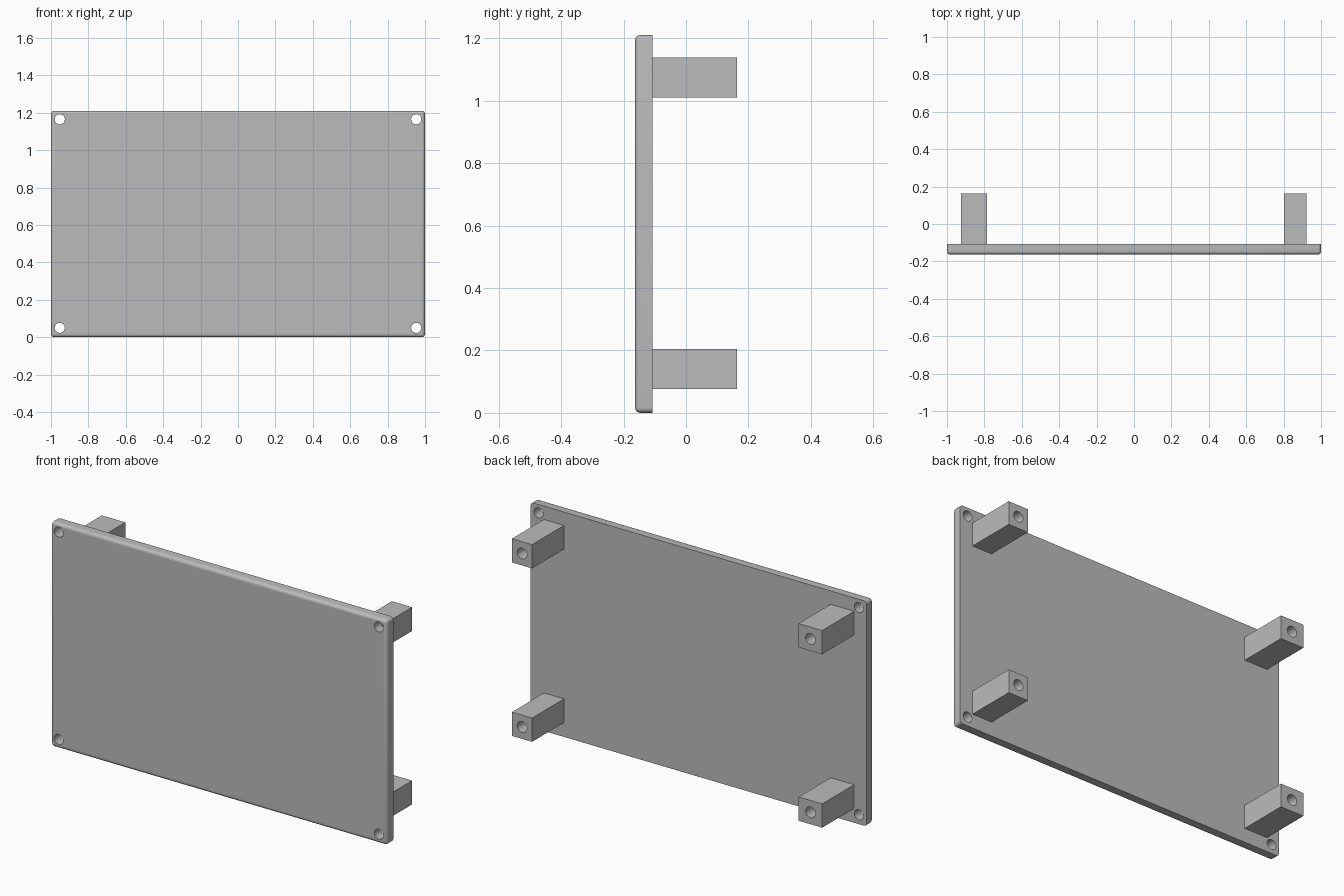
import bpy, bmesh, math
from mathutils import Matrix, Vector

if "Cube" in bpy.data.objects:
    bpy.data.objects.remove(bpy.data.objects["Cube"], do_unlink=True)

FRONT, BACK, POST_END = -0.163, -0.108, 0.163
HEIGHT = 1.21

grey = bpy.data.materials.new("plain grey")
grey.use_nodes = True
grey.diffuse_color = (0.5, 0.5, 0.5, 1)
grey.node_tree.nodes["Principled BSDF"].inputs["Base Color"].default_value = (0.5, 0.5, 0.5, 1)


def finish(bm, name):
    mesh = bpy.data.meshes.new(name)
    bm.to_mesh(mesh)
    bm.free()
    mesh.materials.append(grey)
    obj = bpy.data.objects.new(name, mesh)
    bpy.context.collection.objects.link(obj)
    return obj


def box(lo, hi):
    bm = bmesh.new()
    lo, hi = Vector(lo), Vector(hi)
    size = Matrix.Diagonal((hi - lo).to_4d())
    bmesh.ops.create_cube(bm, size=1, matrix=Matrix.Translation((lo + hi) / 2) @ size)
    return bm


def drill(obj, centres, radius, y0, y1):
    """Cut round holes along y through obj, then discard the cutter."""
    bm = bmesh.new()
    for x, z in centres:
        place = Matrix.Translation((x, (y0 + y1) / 2, z)) @ Matrix.Rotation(math.pi / 2, 4, "X")
        bmesh.ops.create_cone(bm, cap_ends=True, segments=32, radius1=radius,
                              radius2=radius, depth=y1 - y0, matrix=place)
    cutter = finish(bm, "hole_cutter")
    cutter.hide_render = True
    mod = obj.modifiers.new("holes", "BOOLEAN")
    mod.operation, mod.solver, mod.object = "DIFFERENCE", "EXACT", cutter
    bpy.ops.object.select_all(action="DESELECT")
    bpy.context.view_layer.objects.active = obj
    obj.select_set(True)
    bpy.ops.object.modifier_apply(modifier=mod.name)
    bpy.data.objects.remove(cutter, do_unlink=True)
    bpy.ops.object.shade_smooth_by_angle(angle=math.radians(35))


# Panel: every edge rounded except those around the flat back
bm = box((-1, FRONT, 0), (1, BACK, HEIGHT))
rounded = [e for e in bm.edges if min(v.co.y for v in e.verts) < BACK - 0.01]
bmesh.ops.bevel(bm, geom=rounded, offset=0.017, offset_type="OFFSET",
                segments=5, profile=0.5, affect="EDGES")
panel = finish(bm, "panel")
drill(panel, [(x, z) for x in (-0.953, 0.953) for z in (0.05, 1.165)],
      0.027, FRONT - 0.1, BACK + 0.1)

# Standoff posts on the back, each with a blind screw hole
for side, x0, x1 in (("right", -0.925, -0.785), ("left", 0.802, 0.922)):
    for level, z0, z1 in (("lower", 0.077, 0.205), ("upper", 1.01, 1.138)):
        post = finish(box((x0, BACK, z0), (x1, POST_END, z1)), f"{level}_{side}_post")
        drill(post, [((x0 + x1) / 2, (z0 + z1) / 2)], 0.029, POST_END - 0.22, POST_END + 0.1)
